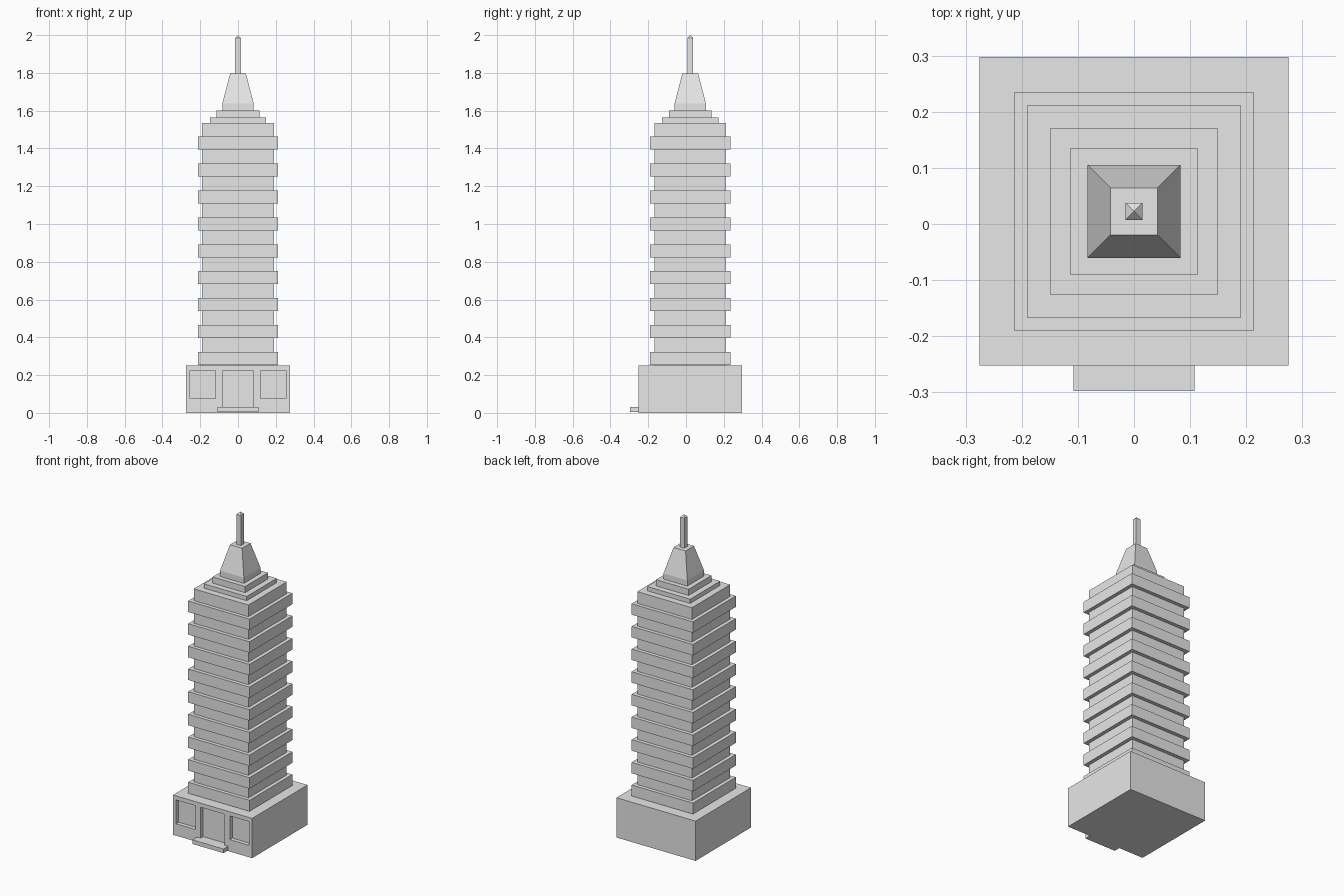
import bpy, bmesh

if "Cube" in bpy.data.objects:
    bpy.data.objects.remove(bpy.data.objects["Cube"])

CY = 0.0225            # depth centre of the tower
FRONT = CY - 0.275     # front face of the base

stone = bpy.data.materials.new("light_grey")
stone.diffuse_color = (0.8, 0.8, 0.8, 1)
stone.use_nodes = True
stone.node_tree.nodes["Principled BSDF"].inputs["Base Color"].default_value = stone.diffuse_color


def loft(name, sections, cy=CY):
    """Square tower part from (half_width, z) sections; half width 0 makes a point."""
    bm = bmesh.new()
    rings = []
    for h, z in sections:
        if h == 0:
            rings.append([bm.verts.new((0, cy, z))] * 4)
        else:
            rings.append([bm.verts.new((sx * h, cy + sy * h, z))
                          for sx, sy in ((-1, -1), (1, -1), (1, 1), (-1, 1))])
    bm.faces.new(rings[0][::-1])
    for a, b in zip(rings, rings[1:]):
        for i in range(4):
            j = (i + 1) % 4
            bm.faces.new([a[i], a[j], b[j]] if b[0] is b[1] else [a[i], a[j], b[j], b[i]])
    if rings[-1][0] is not rings[-1][1]:
        bm.faces.new(rings[-1])
    return finish(name, bm)


def box(name, lo, hi):
    bm = bmesh.new()
    bmesh.ops.create_cube(bm, size=1)
    for v in bm.verts:
        v.co = [lo[k] if v.co[k] < 0 else hi[k] for k in range(3)]
    return finish(name, bm)


def finish(name, bm):
    bmesh.ops.recalc_face_normals(bm, faces=bm.faces[:])
    me = bpy.data.meshes.new(name)
    bm.to_mesh(me)
    bm.free()
    me.materials.append(stone)
    ob = bpy.data.objects.new(name, me)
    bpy.context.collection.objects.link(ob)
    return ob


# base block with recessed doorway and two windows
base = loft("base", [(0.275, 0), (0.275, 0.25)])
recesses = [("doorway", -0.083, 0.083, 0.03),
            ("left_window", -0.255, -0.12, 0.075),
            ("right_window", 0.12, 0.255, 0.075)]
for name, x0, x1, z0 in recesses:
    cutter = box(name + "_cutter", (x0, FRONT - 0.05, z0), (x1, FRONT + 0.025, 0.224))
    cutter.hide_render = True
    mod = base.modifiers.new(name, 'BOOLEAN')
    mod.operation = 'DIFFERENCE'
    mod.solver = 'EXACT'
    mod.object = cutter
    bpy.context.view_layer.objects.active = base
    bpy.ops.object.modifier_apply(modifier=mod.name)
    bpy.data.objects.remove(cutter)

# entrance step
box("entrance_step", (-0.108, FRONT - 0.045, 0.004), (0.108, FRONT, 0.03))

# tower shaft with nine projecting floors, one continuous profile
profile = [(0.19, 0.25)]
for i in range(9):
    z = 0.254 + i * 0.1424
    profile += [(0.19, z), (0.213, z), (0.213, z + 0.069), (0.19, z + 0.069)]
profile.append((0.19, 1.536))
loft("tower_shaft", profile)

# stepped roof
loft("lower_roof_tier", [(0.149, 1.536), (0.149, 1.563)])
loft("upper_roof_tier", [(0.113, 1.563), (0.113, 1.602)])

# tapered crown and mast
loft("crown", [(0.083, 1.602), (0.083, 1.638), (0.042, 1.796)])
loft("mast", [(0.015, 1.796), (0.015, 1.985), (0, 2.0)])
